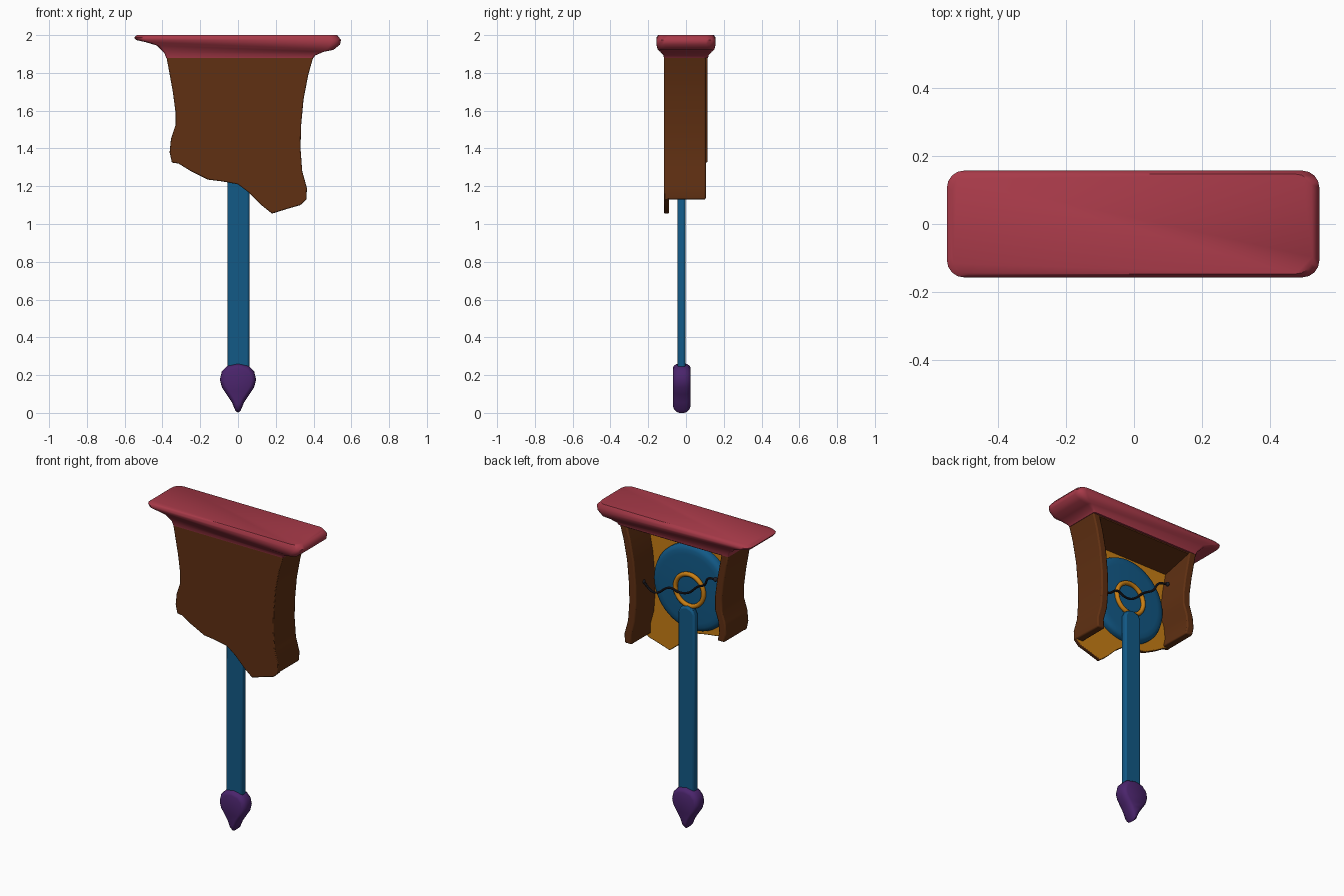
import bpy, bmesh, math
from mathutils import Vector

if "Cube" in bpy.data.objects:
    bpy.data.objects.remove(bpy.data.objects["Cube"])


def material(name, rgb):
    m = bpy.data.materials.new(name)
    m.diffuse_color = (*rgb, 1)
    m.use_nodes = True
    m.node_tree.nodes["Principled BSDF"].inputs["Base Color"].default_value = m.diffuse_color
    return m


RED = material("red", (0.39, 0.042, 0.066))
BROWN = material("brown", (0.115, 0.029, 0.006))
GOLD = material("gold", (0.58, 0.21, 0.007))
BLUE = material("blue", (0.006, 0.1, 0.24))
PURPLE = material("purple", (0.07, 0.018, 0.15))
DARK = material("dark wire", (0.015, 0.015, 0.022))


def add_object(name, bm, mats, bevel=0, angle=40):
    bmesh.ops.recalc_face_normals(bm, faces=bm.faces)
    me = bpy.data.meshes.new(name)
    bm.to_mesh(me)
    bm.free()
    for m in mats:
        me.materials.append(m)
    for p in me.polygons:
        p.use_smooth = True
    me.set_sharp_from_angle(angle=math.radians(angle))
    ob = bpy.data.objects.new(name, me)
    bpy.context.collection.objects.link(ob)
    if bevel:
        b = ob.modifiers.new("bevel", "BEVEL")
        b.width = bevel
        b.segments = 2
        b.limit_method = "ANGLE"
        b.angle_limit = math.radians(45)
    return ob


def loft(rings):
    """Skin a list of equal-length point rings and cap both ends."""
    bm = bmesh.new()
    vs = [[bm.verts.new(p) for p in r] for r in rings]
    n = len(vs[0])
    for a, b in zip(vs, vs[1:]):
        for i in range(n):
            j = (i + 1) % n
            bm.faces.new((a[i], a[j], b[j], b[i]))
    bm.faces.new(vs[0])
    bm.faces.new(vs[-1])
    return bm


def slices(outline, centre, layers):
    """Copies of an x/z outline at depth y, scaled about a centre."""
    cx, cz = centre
    return [[(cx + (x - cx) * s, y, cz + (z - cz) * s) for x, z in outline]
            for y, s in layers]


# Top slab: rounded rectangles stacked upwards, lower mouldings slope down to the right
def slab_ring(zl, zr, xl, xr, yh, r=0.05):
    ring = []
    for cx, cy, a0 in ((xr - r, yh - r, 0), (xl + r, yh - r, 90),
                       (xl + r, r - yh, 180), (xr - r, r - yh, 270)):
        for k in range(5):
            a = math.radians(a0 + k * 22.5)
            x, y = cx + r * math.cos(a), cy + r * math.sin(a)
            t = (x - xl) / (xr - xl)
            ring.append((x, y, zl + (zr - zl) * t))
    return ring


levels = [(1.88, 1.88, -.38, .40, .117, .01), (1.905, 1.893, -.39, .41, .12, .012),
          (1.945, 1.912, -.43, .455, .137, .02), (1.963, 1.922, -.49, .505, .15, .035),
          (1.974, 1.95, -.54, .54, .157, .05), (1.988, 1.975, -.55, .545, .157, .05),
          (2.0, 2.0, -.535, .525, .147, .05)]
add_object("top_slab", loft([slab_ring(*l) for l in levels]), [RED], angle=50)

# Housing outline, shared by the front panel and the two side walls
left = [(-.38, 1.89), (-.365, 1.81), (-.345, 1.70), (-.332, 1.60), (-.332, 1.52),
        (-.355, 1.45), (-.362, 1.38), (-.35, 1.325)]
bottom = [(-.315, 1.32), (-.25, 1.28), (-.16, 1.235), (-.08, 1.225), (0, 1.21),
          (.06, 1.165), (.13, 1.095), (.18, 1.055), (.26, 1.08), (.33, 1.10)]
right = [(.40, 1.89), (.372, 1.79), (.347, 1.66), (.334, 1.52), (.331, 1.40),
         (.34, 1.28), (.365, 1.19), (.362, 1.13)]

bm = loft(slices(left + bottom + right[::-1], (0, 1.5), [(-.116, 1), (-.09, 1)]))
bmesh.ops.recalc_face_normals(bm, faces=bm.faces)
for f in bm.faces:
    if f.normal.y > 0.9:
        f.material_index = 1          # gold inside face
add_object("front_panel", bm, [BROWN, GOLD], bevel=0.005)

for name, side, shift, back in (("left_wall", left, .05, .115), ("right_wall", right, -.05, .105)):
    inner = [(x + shift, z) for x, z in reversed(side)]
    bm = loft(slices(side + inner, (0, 1.5), [(-.11, 1), (back, 1)]))
    add_object(name, bm, [BROWN], bevel=0.008)

# Sloping ceiling under the slab
section = [(-.1, 1.89), (.105, 1.89), (.105, 1.872), (-.1, 1.81)]
add_object("housing_ceiling", loft([[(x, y, z) for y, z in section] for x in (-.35, .365)]), [BROWN])

# Pendulum disc, rod and tip
R = 0.272
circle = [(R * math.cos(i * math.tau / 48), 1.515 + R * math.sin(i * math.tau / 48))
          for i in range(48)]
add_object("disc", loft(slices(circle, (0, 1.515),
           [(-.1, .96), (-.09, 1), (-.07, 1), (-.055, .97), (-.047, .9), (-.044, .8)])), [BLUE])

rod = [(-.055, .2), (.06, .2), (.06, 1.37), (.045, 1.4), (.002, 1.415), (-.04, 1.4), (-.055, 1.37)]
add_object("rod", loft(slices(rod, (0, .8), [(-.045, 1), (-.003, 1)])), [BLUE], bevel=0.01)

half = [(.014, .012), (.032, .055), (.06, .098), (.085, .135), (.096, .175),
        (.086, .218), (.055, .25)]
drop = [(0, 0)] + half + [(0, .262)] + [(-x, z) for x, z in reversed(half)]
add_object("pendulum_tip", loft(slices(drop, (0, .16),
           [(-.07, .75), (-.064, .88), (-.05, .97), (-.035, 1), (-.01, 1),
            (.005, .97), (.019, .88), (.025, .75)])), [PURPLE], angle=60)

# Ring on the back of the disc
rings = []
bm = bmesh.new()
for i in range(40):
    a = i * math.tau / 40
    rings.append([bm.verts.new(((.1 + .014 * math.cos(b)) * math.cos(a),
                                -.035 + .014 * math.sin(b),
                                1.51 + (.1 + .014 * math.cos(b)) * math.sin(a)))
                  for b in (k * math.tau / 10 for k in range(10))])
for i in range(40):
    p, q = rings[i], rings[(i + 1) % 40]
    for k in range(10):
        bm.faces.new((p[k], p[k - 1], q[k - 1], q[k]))
add_object("ring", bm, [GOLD])

# Bent wire across the ring, with a bead on each end
path = [(.29, .02, 1.51), (.215, .01, 1.455), (.12, -.005, 1.505), (.06, -.012, 1.49),
        (0, -.015, 1.50), (-.08, -.005, 1.565), (-.14, .01, 1.60), (-.17, .02, 1.65), (-.23, .03, 1.665)]
cu = bpy.data.curves.new("wire_path", "CURVE")
cu.dimensions = "3D"
cu.bevel_depth = 0.007
cu.bevel_resolution = 2
cu.resolution_u = 6
sp = cu.splines.new("BEZIER")
sp.bezier_points.add(len(path) - 1)
for bp, p in zip(sp.bezier_points, path):
    bp.co = p
    bp.handle_left_type = bp.handle_right_type = "AUTO"
tmp = bpy.data.objects.new("wire_path", cu)
bpy.context.collection.objects.link(tmp)
bpy.context.view_layer.update()
me = bpy.data.meshes.new_from_object(tmp.evaluated_get(bpy.context.evaluated_depsgraph_get()))
bpy.data.objects.remove(tmp)
bm = bmesh.new()
bm.from_mesh(me)
for p in (path[0], path[-1]):
    ball = bmesh.ops.create_uvsphere(bm, u_segments=12, v_segments=8, radius=0.014)
    bmesh.ops.translate(bm, verts=ball["verts"], vec=Vector(p))
add_object("wire", bm, [DARK])
